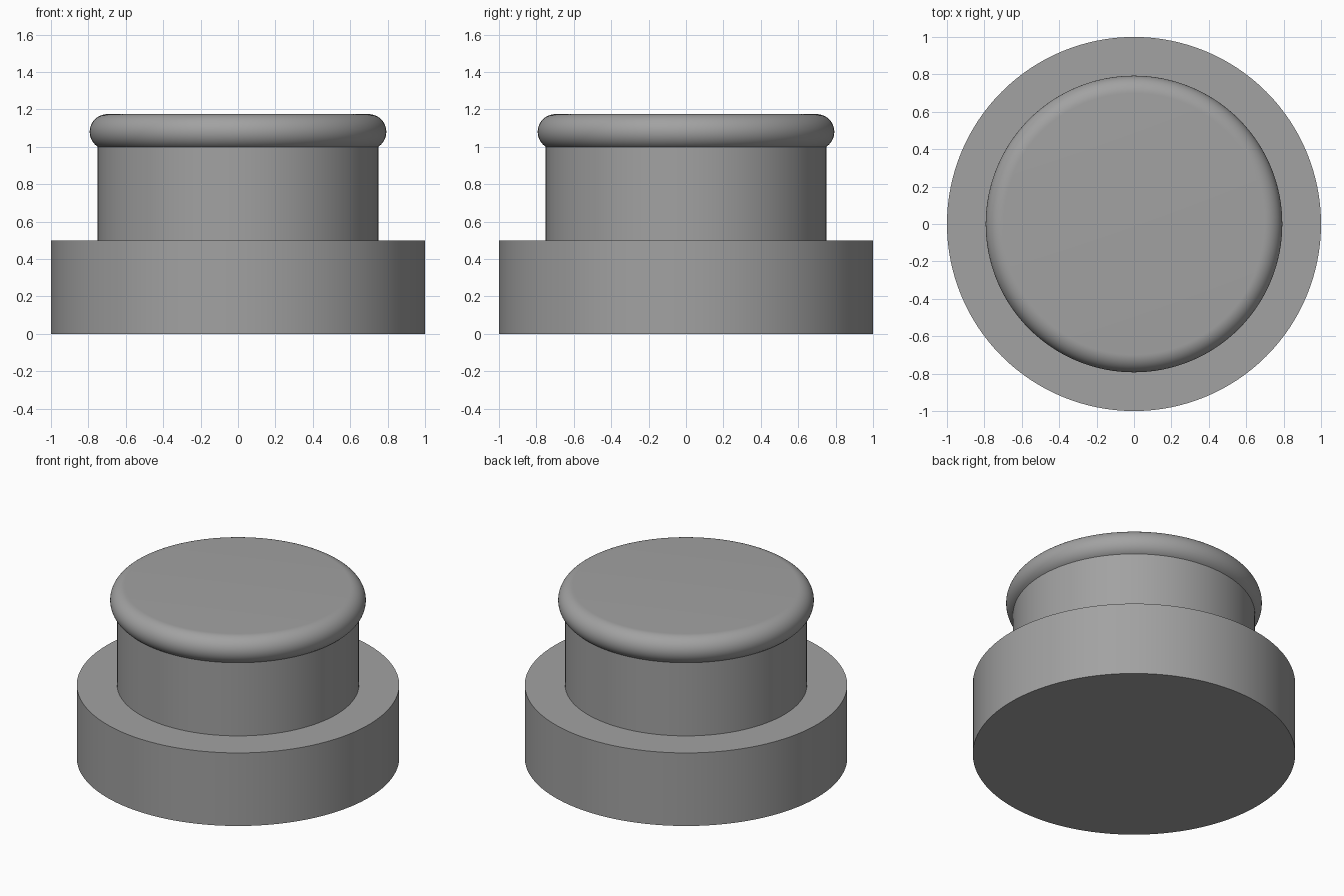
import bpy
import bmesh
import math

if "Cube" in bpy.data.objects:
    bpy.data.objects.remove(bpy.data.objects["Cube"])

SEGMENTS = 128

grey = bpy.data.materials.new("mid grey")
grey.diffuse_color = (0.36, 0.36, 0.36, 1.0)
grey.use_nodes = True
grey.node_tree.nodes["Principled BSDF"].inputs["Base Color"].default_value = grey.diffuse_color


def lathe(name, profile):
    """Spin an (r, z) profile that starts and ends on the z axis."""
    bm = bmesh.new()
    verts = [bm.verts.new((r, 0, z)) for r, z in profile]
    edges = [bm.edges.new(pair) for pair in zip(verts, verts[1:])]
    bmesh.ops.spin(bm, geom=verts + edges, cent=(0, 0, 0), axis=(0, 0, 1),
                   angle=math.tau, steps=SEGMENTS, use_duplicate=False)
    bmesh.ops.remove_doubles(bm, verts=bm.verts, dist=1e-5)
    bmesh.ops.recalc_face_normals(bm, faces=bm.faces)
    mesh = bpy.data.meshes.new(name)
    bm.to_mesh(mesh)
    bm.free()
    mesh.materials.append(grey)
    obj = bpy.data.objects.new(name, mesh)
    bpy.context.collection.objects.link(obj)
    bpy.ops.object.select_all(action='DESELECT')
    obj.select_set(True)
    bpy.context.view_layer.objects.active = obj
    bpy.ops.object.shade_smooth_by_angle(angle=math.radians(30))
    return obj


# Wide base disc and narrower neck, one continuous stepped solid
# with the rounded cap rim rolling over the top of the neck
NECK_R, RIM_R, RIM_Z, ROUND = 0.75, 0.698, 1.08, 0.095
start = -math.acos((NECK_R - RIM_R) / ROUND)
rim = []
for i in range(25):
    a = start + (math.pi / 2 - start) * i / 24
    rim.append((RIM_R + ROUND * math.cos(a), RIM_Z + ROUND * math.sin(a)))

lathe("push_button", [(0, 0), (1, 0), (1, 0.5), (NECK_R, 0.5)]
      + rim + [(0, RIM_Z + ROUND)])
